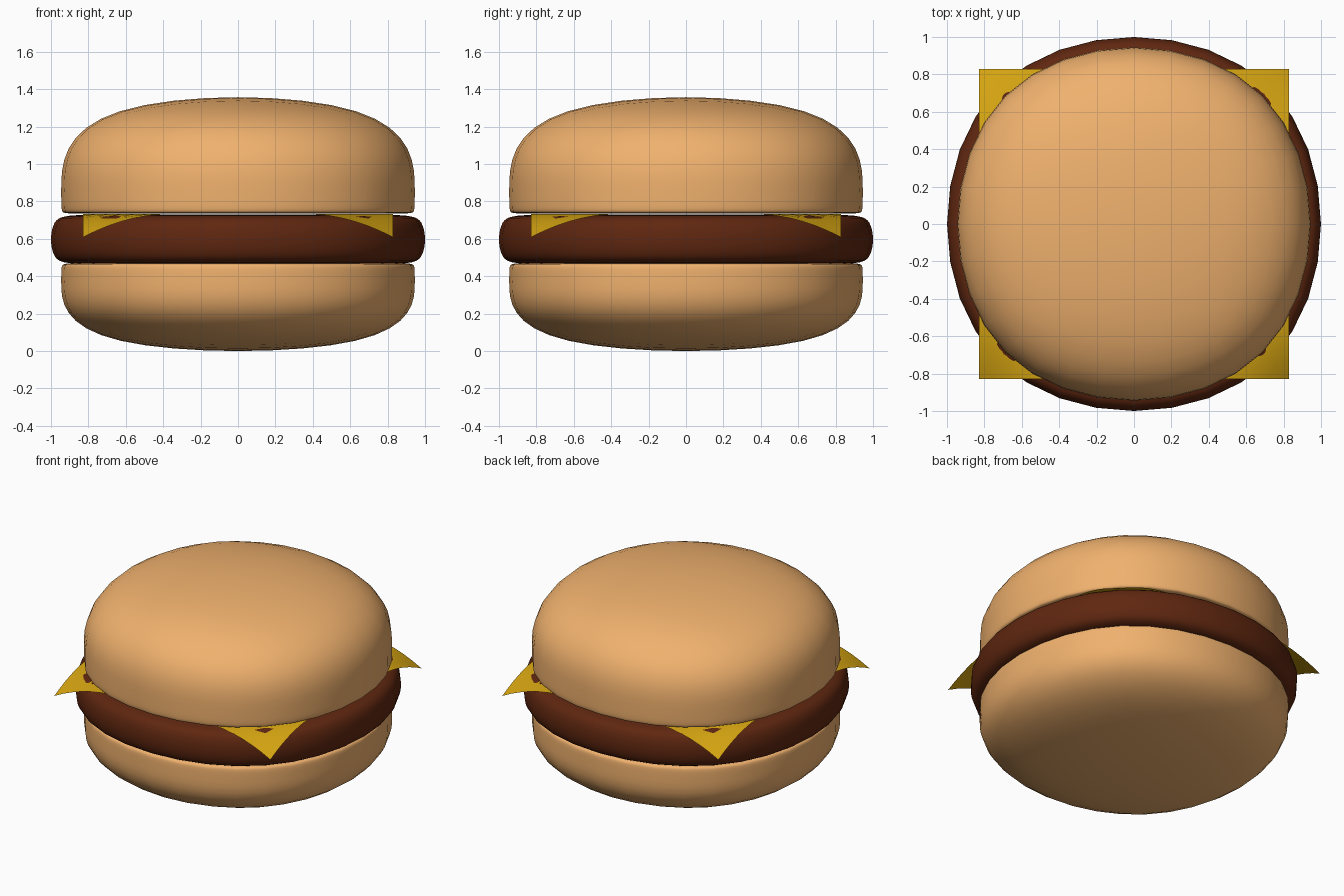
import bpy, bmesh

if "Cube" in bpy.data.objects:
    bpy.data.objects.remove(bpy.data.objects["Cube"])


def material(name, rgb):
    m = bpy.data.materials.new(name)
    m.diffuse_color = (*rgb, 1)
    m.use_nodes = True
    m.node_tree.nodes["Principled BSDF"].inputs["Base Color"].default_value = m.diffuse_color
    return m


def finish(name, bm, mat):
    bmesh.ops.recalc_face_normals(bm, faces=bm.faces)
    for f in bm.faces:
        f.smooth = True
    me = bpy.data.meshes.new(name)
    bm.to_mesh(me)
    bm.free()
    me.materials.append(mat)
    ob = bpy.data.objects.new(name, me)
    bpy.context.collection.objects.link(ob)
    return ob


def soft_block(name, rings, mat):
    """Stack of square rings (half width, z), capped and subdivided until round."""
    bm = bmesh.new()
    loops = [[bm.verts.new((sx * r, sy * r, z))
              for sx, sy in ((1, -1), (1, 1), (-1, 1), (-1, -1))]
             for r, z in rings]
    for lo, hi in zip(loops, loops[1:]):
        for i in range(4):
            j = (i + 1) % 4
            bm.faces.new((lo[i], lo[j], hi[j], hi[i]))
    bm.faces.new(loops[0])
    bm.faces.new(loops[-1])
    ob = finish(name, bm, mat)
    sub = ob.modifiers.new("round", 'SUBSURF')
    sub.levels = sub.render_levels = 3
    return ob


bread = material("bread", (0.87, 0.44, 0.155))
meat = material("meat", (0.115, 0.02, 0.005))
yellow = material("cheese", (0.68, 0.38, 0.006))

# Buns: domed on the outside, flat with a tight edge on the inside
soft_block("bottom_bun", [(1.031, -0.038), (1.031, 0.44), (0.93, 0.47)][:2]
           + [(1.031, 0.47), (0.93, 0.47)], bread)
soft_block("top_bun", [(0.93, 0.735), (1.031, 0.735), (1.031, 0.765),
                       (1.031, 1.409)], bread)

# Patty
soft_block("patty", [(0.93, 0.464), (1.0975, 0.464), (1.0975, 0.73),
                     (0.93, 0.73)], meat)

# Cheese slice with drooping corners
bm = bmesh.new()
bmesh.ops.create_grid(bm, x_segments=24, y_segments=24, size=0.828)
for v in bm.verts:
    u = max(0, (abs(v.co.x) + abs(v.co.y) - 1.18) / 0.476)
    v.co.z = 0.734 - 0.125 * u ** 2
finish("cheese_slice", bm, yellow)
